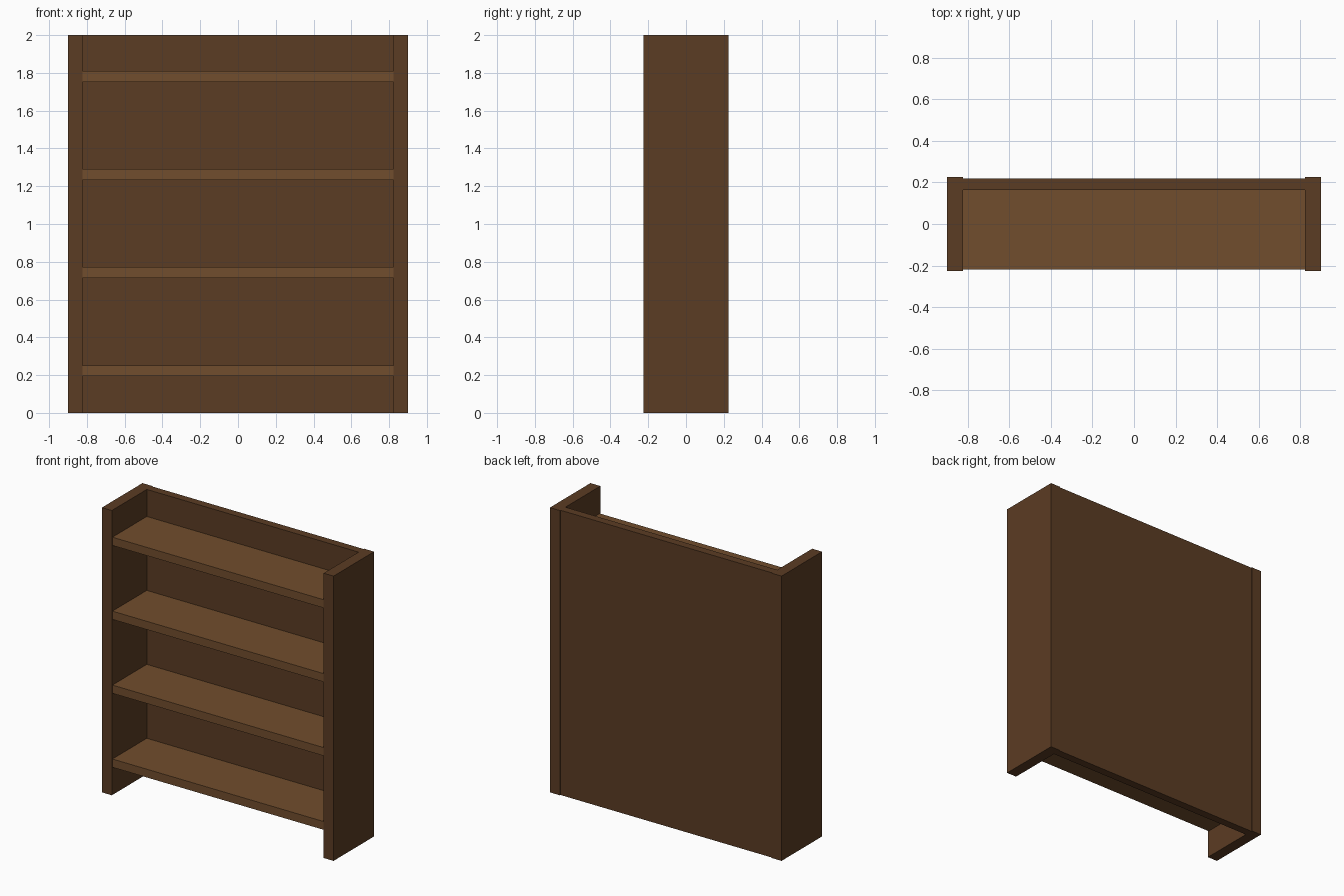
import bpy, bmesh

if "Cube" in bpy.data.objects:
    bpy.data.objects.remove(bpy.data.objects["Cube"])


def material(name, color):
    m = bpy.data.materials.new(name)
    m.diffuse_color = color
    m.use_nodes = True
    m.node_tree.nodes["Principled BSDF"].inputs["Base Color"].default_value = m.diffuse_color
    return m


def box(name, lo, hi, mat):
    bm = bmesh.new()
    bmesh.ops.create_cube(bm, size=1)
    for v in bm.verts:
        v.co = [(a + b) / 2 + c * (b - a) for a, b, c in zip(lo, hi, v.co)]
    mesh = bpy.data.meshes.new(name)
    bm.to_mesh(mesh)
    bm.free()
    mesh.materials.append(mat)
    obj = bpy.data.objects.new(name, mesh)
    bpy.context.collection.objects.link(obj)
    return obj


dark_wood = material("dark_wood", (0.105, 0.045, 0.017, 1))
light_wood = material("light_wood", (0.165, 0.075, 0.026, 1))

INNER = 0.823  # half the clear width between the sides

# Upright sides
box("left_side", (-0.9, -0.225, 0), (-INNER, 0.225, 2), dark_wood)
box("right_side", (INNER, -0.225, 0), (0.9, 0.225, 2), dark_wood)

# Back panel, set in slightly from the rear edges of the sides
box("back_panel", (-INNER, 0.163, 0), (INNER, 0.219, 2), dark_wood)

# Four evenly spaced shelves
for i in range(4):
    z = 0.194 + i * 0.5193
    box(f"shelf_{i + 1}", (-INNER, -0.218, z), (INNER, 0.163, z + 0.058), light_wood)
